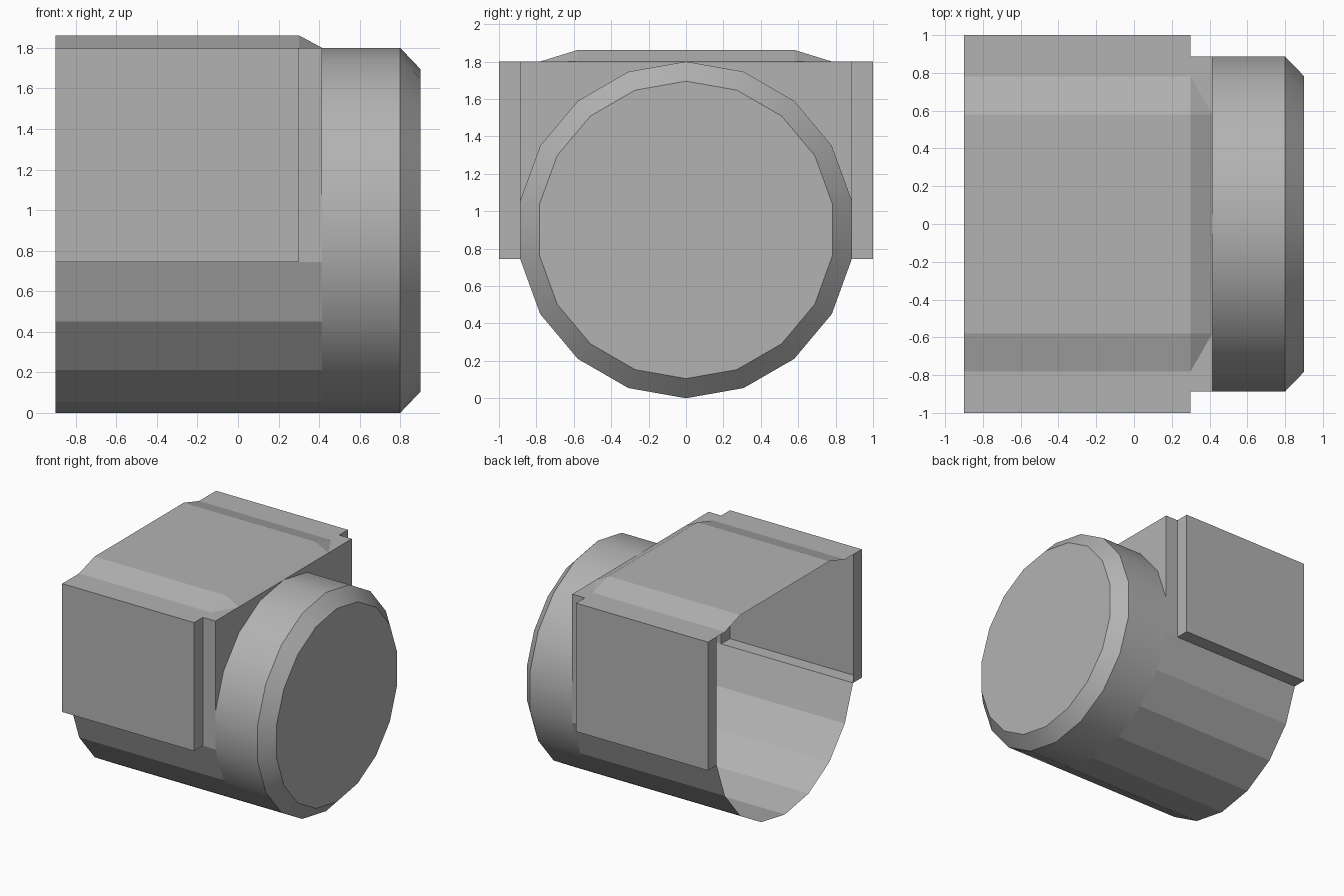
import bpy, bmesh, math
from mathutils import Vector

if "Cube" in bpy.data.objects:
    bpy.data.objects.remove(bpy.data.objects["Cube"])

R, ZC, SIDES = 0.9, 0.9, 18
BACK, STEP, FRONT = -0.9, 0.3, 0.415
TOP, RIDGE = 1.8, 1.862
CENTRE = Vector((-0.1, 0, ZC))

grey = bpy.data.materials.new("mid_grey")
grey.diffuse_color = (0.45, 0.45, 0.45, 1)
grey.use_nodes = True
grey.node_tree.nodes["Principled BSDF"].inputs["Base Color"].default_value = grey.diffuse_color


def ring(i, x, r=R):
    """Point i of the 18-sided outline, counted from the top towards +y."""
    a = 2 * math.pi * i / SIDES
    return (x, r * math.sin(a), ZC + r * math.cos(a))


def make(name, polys, mirror=True, smooth=False):
    """Build an outward-facing shell from polygons, mirrored across y = 0."""
    bm = bmesh.new()
    for poly in polys:
        bm.faces.new([bm.verts.new(p) for p in poly])
    bmesh.ops.remove_doubles(bm, verts=bm.verts, dist=1e-4)
    bm.normal_update()
    for f in bm.faces:
        if f.normal.dot(f.calc_center_median() - CENTRE) < 0:
            f.normal_flip()
    me = bpy.data.meshes.new(name)
    bm.to_mesh(me)
    bm.free()
    me.materials.append(grey)
    ob = bpy.data.objects.new(name, me)
    bpy.context.collection.objects.link(ob)
    if mirror:
        m = ob.modifiers.new("mirror", 'MIRROR')
        m.use_axis = (False, True, False)
    if smooth:
        bpy.ops.object.select_all(action='DESELECT')
        ob.select_set(True)
        bpy.context.view_layer.objects.active = ob
        bpy.ops.object.shade_smooth_by_angle(angle=math.radians(30))
    return ob


# Rounded front cap with chamfered rim and flat end
rings = [(FRONT, R), (0.8, R), (0.9, 0.795)]
cap = [[ring(i, x0, r0), ring(i + 1, x0, r0), ring(i + 1, x1, r1), ring(i, x1, r1)]
       for (x0, r0), (x1, r1) in zip(rings, rings[1:]) for i in range(SIDES)]
cap.append([ring(i, *rings[-1]) for i in range(SIDES)])
make("front_cap", cap, mirror=False, smooth=True)

# Faceted lower shell, open at the back
make("lower_shell", [[ring(i, BACK), ring(i + 1, BACK), ring(i + 1, FRONT), ring(i, FRONT)]
                     for i in range(5, 9)])

# Side housings: hollow towards the inside
_, W, ZB = ring(5, 0)


def yz_rect(x):
    return [(x, W, ZB), (x, 1, ZB), (x, 1, TOP), (x, W, TOP)]


make("side_housing", [
    [(BACK, 1, ZB), (STEP, 1, ZB), (STEP, 1, TOP), (BACK, 1, TOP)],
    [(BACK, W, ZB), (STEP, W, ZB), (STEP, 1, ZB), (BACK, 1, ZB)],
    yz_rect(BACK),
    yz_rect(STEP),
    [(STEP, W, ZB), (FRONT, W, ZB), (FRONT, W, TOP), (STEP, W, TOP)],
])

# Front wall around the round cap
make("front_wall", [[ring(i, FRONT) for i in range(5)] + [(FRONT, W, TOP)]])

# Roof with raised, bevelled centre panel
E, S = 0.78, 0.58
make("roof", [
    [(BACK, 0, RIDGE), (STEP, 0, RIDGE), (STEP, S, RIDGE), (BACK, S, RIDGE)],
    [(BACK, S, RIDGE), (STEP, S, RIDGE), (STEP, E, TOP), (BACK, E, TOP)],
    [(STEP, 0, RIDGE), (FRONT, 0, TOP), (FRONT, S, TOP), (STEP, S, RIDGE)],
    [(STEP, S, RIDGE), (FRONT, S, TOP), (STEP, E, TOP)],
    [(BACK, E, TOP), (STEP, E, TOP), (STEP, W, TOP), (STEP, 1, TOP), (BACK, 1, TOP)],
    [(STEP, E, TOP), (FRONT, S, TOP), (FRONT, W, TOP), (STEP, W, TOP)],
])
